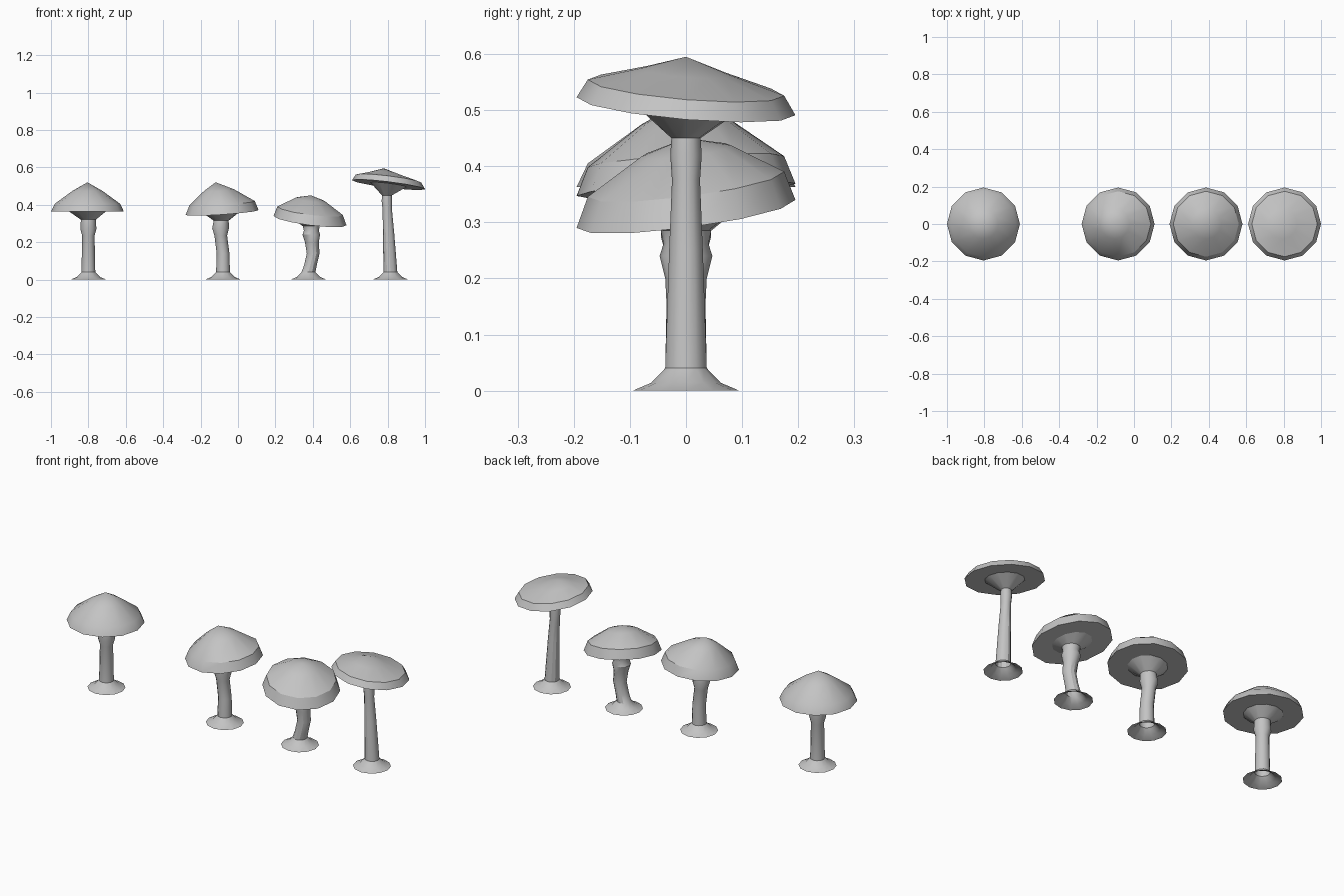
import bpy, bmesh, math

SIDES = 12
CAP_R = 0.195

cube = bpy.data.objects.get("Cube")
if cube:
    bpy.data.objects.remove(cube)

grey = bpy.data.materials.new("plain grey")
grey.use_nodes = True
colour = (0.55, 0.55, 0.55, 1)
grey.diffuse_color = colour
grey.node_tree.nodes["Principled BSDF"].inputs["Base Color"].default_value = colour


def loft(name, rings, tip=None):
    """Skin a stack of rings, each a function of angle giving a point."""
    bm = bmesh.new()
    rows = []
    for ring in rings:
        angles = [2 * math.pi * i / SIDES for i in range(SIDES)]
        rows.append([bm.verts.new(ring(a)) for a in angles])
    for low, high in zip(rows, rows[1:]):
        for i in range(SIDES):
            j = (i + 1) % SIDES
            bm.faces.new((low[i], low[j], high[j], high[i]))
    if tip:
        top = bm.verts.new(tip)
        for i in range(SIDES):
            bm.faces.new((rows[-1][i], rows[-1][(i + 1) % SIDES], top))
    mesh = bpy.data.meshes.new(name)
    bm.to_mesh(mesh)
    bm.free()
    mesh.materials.append(grey)
    ob = bpy.data.objects.new(name, mesh)
    bpy.context.collection.objects.link(ob)
    bpy.ops.object.select_all(action='DESELECT')
    ob.select_set(True)
    bpy.context.view_layer.objects.active = ob
    bpy.ops.object.shade_smooth_by_angle(angle=math.radians(30))


def tilted_ring(cx, cy, z, r, tilt):
    def point(a):
        x, y = r * math.cos(a), r * math.sin(a)
        return (cx + x, cy + y, z + (tilt[0] * x + tilt[1] * y) / CAP_R)
    return point


def mushroom(name, foot_x, cap_x, rim_z, lip, mid_z, tip, tilt, stem):
    flat = (0, 0)
    # flared foot, stem with collar, and the flare under the cap
    foot = [(0, 0.095), (0.014, 0.062), (0.04, 0.037)]
    rings = [tilted_ring(foot_x, 0, z, r, flat) for z, r in foot]
    rings += [tilted_ring(x, 0, z, r, flat) for x, z, r in stem]
    rings.append(tilted_ring(cap_x, 0, rim_z, 0.097, tilt))
    loft(name + "_stem", rings)
    # cap: underside, rim band, sloping top
    shift = (tip[0] - cap_x) * 0.5
    loft(name + "_cap", [
        tilted_ring(cap_x, 0, rim_z, 0.097, tilt),
        tilted_ring(cap_x, 0, rim_z, CAP_R, tilt),
        tilted_ring(cap_x, 0, rim_z + lip, 0.175, tilt),
        tilted_ring(cap_x + shift, 0, mid_z, 0.08, tilt),
    ], (tip[0], 0, tip[1]))


mushroom("straight_mushroom", -0.80, -0.805, 0.363, 0.042, 0.474, (-0.805, 0.52), (0, 0),
         [(-0.80, 0.235, 0.033), (-0.80, 0.27, 0.043), (-0.80, 0.32, 0.04)])

mushroom("leaning_mushroom", -0.08, -0.085, 0.358, 0.05, 0.478, (-0.12, 0.52), (0.013, 0.011),
         [(-0.08, 0.14, 0.034), (-0.092, 0.235, 0.034),
          (-0.093, 0.275, 0.045), (-0.09, 0.315, 0.04)])

mushroom("bent_mushroom", 0.377, 0.385, 0.315, 0.053, 0.427, (0.39, 0.45), (-0.025, 0.025),
         [(0.388, 0.08, 0.034), (0.402, 0.14, 0.034), (0.395, 0.2, 0.037),
          (0.392, 0.24, 0.047), (0.392, 0.262, 0.04), (0.392, 0.285, 0.045)])

mushroom("tall_mushroom", 0.815, 0.805, 0.507, 0.033, 0.568, (0.78, 0.595), (-0.024, -0.016),
         [(0.805, 0.25, 0.03), (0.798, 0.375, 0.025),
          (0.796, 0.42, 0.028), (0.796, 0.45, 0.026)])
